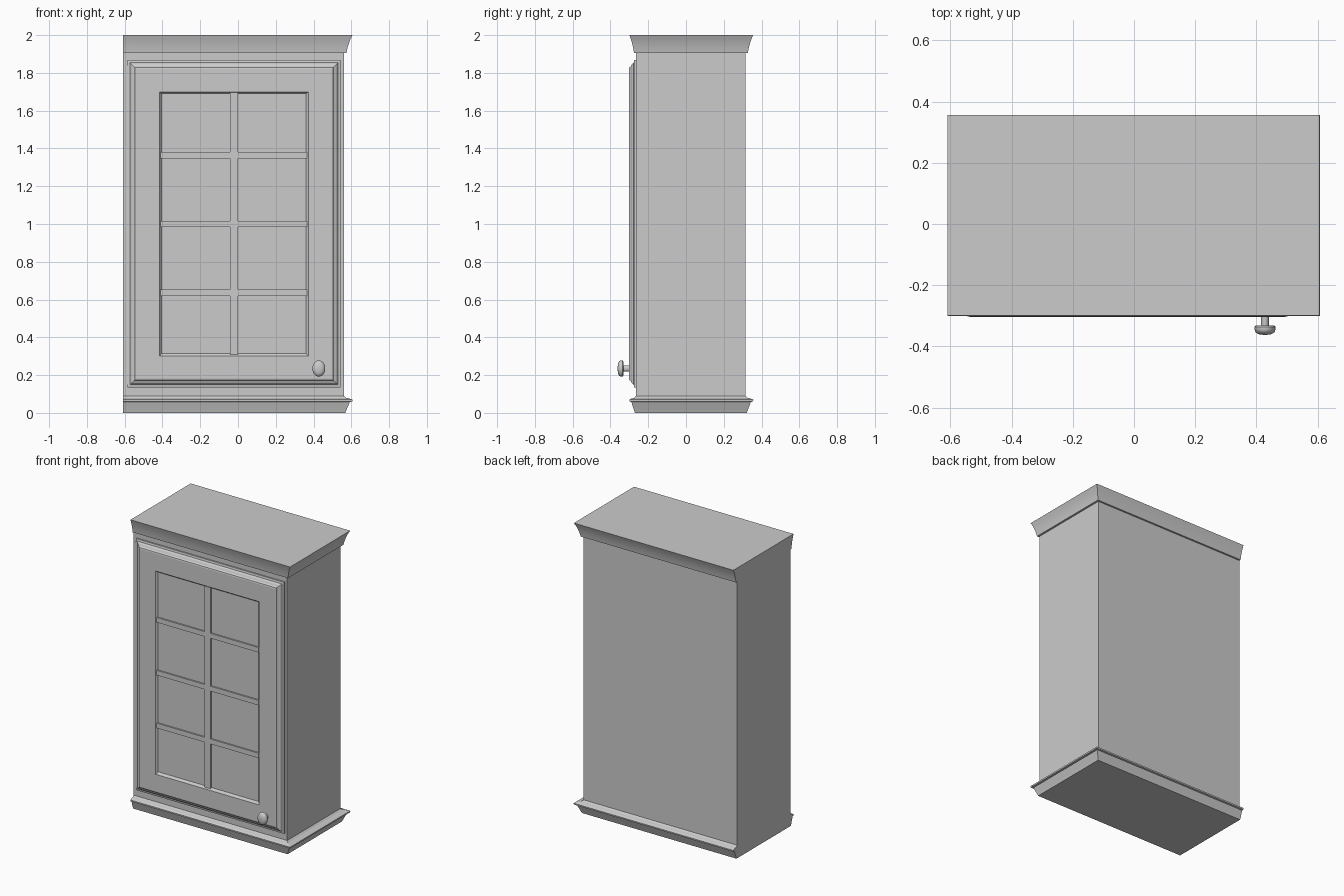
import bpy, bmesh, math

cube = bpy.data.objects.get("Cube")
if cube:
    bpy.data.objects.remove(cube, do_unlink=True)

paint = bpy.data.materials.new("grey_paint")
paint.use_nodes = True
grey = (0.6, 0.6, 0.6, 1)
paint.diffuse_color = grey
for node in paint.node_tree.nodes:
    if node.type == 'BSDF_PRINCIPLED':
        node.inputs["Base Color"].default_value = grey


def loft(name, rings, smooth=False):
    """Skin a stack of closed rings and cap both ends."""
    bm = bmesh.new()
    loops = [[bm.verts.new(p) for p in ring] for ring in rings]
    for a, b in zip(loops, loops[1:]):
        n = len(a)
        for i in range(n):
            j = (i + 1) % n
            bm.faces.new((a[i], a[j], b[j], b[i]))
    bm.faces.new(loops[0])
    bm.faces.new(loops[-1])
    bmesh.ops.recalc_face_normals(bm, faces=bm.faces)
    mesh = bpy.data.meshes.new(name)
    bm.to_mesh(mesh)
    bm.free()
    mesh.materials.append(paint)
    obj = bpy.data.objects.new(name, mesh)
    bpy.context.collection.objects.link(obj)
    if smooth:
        bpy.ops.object.select_all(action='DESELECT')
        obj.select_set(True)
        bpy.context.view_layer.objects.active = obj
        bpy.ops.object.shade_smooth_by_angle(angle=math.radians(40))
    return obj


LEFT, RIGHT, FRONT, BACK = -0.61, 0.56, -0.265, 0.315


def plan(offset, z):
    """Cabinet outline grown on three sides; the wall side stays flush."""
    x, f, b = RIGHT + offset, FRONT - offset * 0.75, BACK + offset * 0.88
    return [(LEFT, f, z), (x, f, z), (x, b, z), (LEFT, b, z)]


def panel(x0, x1, z0, z1, y):
    """Upright rectangle facing the front."""
    return [(x0, y, z0), (x1, y, z0), (x1, y, z1), (x0, y, z1)]


def slab(name, x0, x1, z0, z1, back, front):
    return loft(name, [panel(x0, x1, z0, z1, back), panel(x0, x1, z0, z1, front)])


# Carcase with moulded base and crown
loft("cabinet_body", [plan(0, 0.08), plan(0, 1.91)])
base = [(0.008, 0), (0.014, 0.015), (0.030, 0.052), (0.032, 0.058), (0.046, 0.06),
        (0.047, 0.07), (0.028, 0.077), (0.012, 0.08), (0.0, 0.09)]
loft("base_moulding", [plan(*p) for p in base])
crown = [(0.014, 1.905), (0.018, 1.925), (0.025, 1.95), (0.034, 1.975), (0.046, 2.0)]
loft("crown_moulding", [plan(*p) for p in crown], smooth=True)

# Door: stepped, sloping edge, flat frame, then a bevelled recess
edge = [(0, -0.26), (0, -0.274), (0.014, -0.277), (0.022, -0.287),
        (0.034, -0.293), (0.040, -0.301), (0.048, -0.303)]
rings = [panel(-0.585 + i, 0.543 - i, 0.135 + i, 1.868 - i, y) for i, y in edge]
rings.append(panel(-0.415, 0.373, 0.30, 1.70, -0.303))
rings.append(panel(-0.405, 0.36, 0.315, 1.69, -0.290))
loft("door", rings)
slab("hinge_strip", -0.595, -0.58, 0.15, 1.84, -0.26, -0.27)

# Glazing bars
slab("vertical_bar", -0.043, 0.0, 0.31, 1.695, -0.285, -0.301)
for i in range(3):
    z = 0.636 + i * 0.364
    slab(f"horizontal_bar_{i + 1}", -0.41, 0.366, z - 0.017, z + 0.017, -0.285, -0.3005)

# Oval knob turned on a short stem
knob = [(0.4, -0.30), (0.36, -0.332), (0.85, -0.331), (1.0, -0.336),
        (1.0, -0.345), (0.9, -0.354), (0.6, -0.360), (0.2, -0.362)]
turns = [2 * math.pi * k / 24 for k in range(24)]
loft("door_knob", [[(0.428 + 0.034 * r * math.cos(t), y, 0.235 + 0.043 * r * math.sin(t))
                    for t in turns] for r, y in knob], smooth=True)
